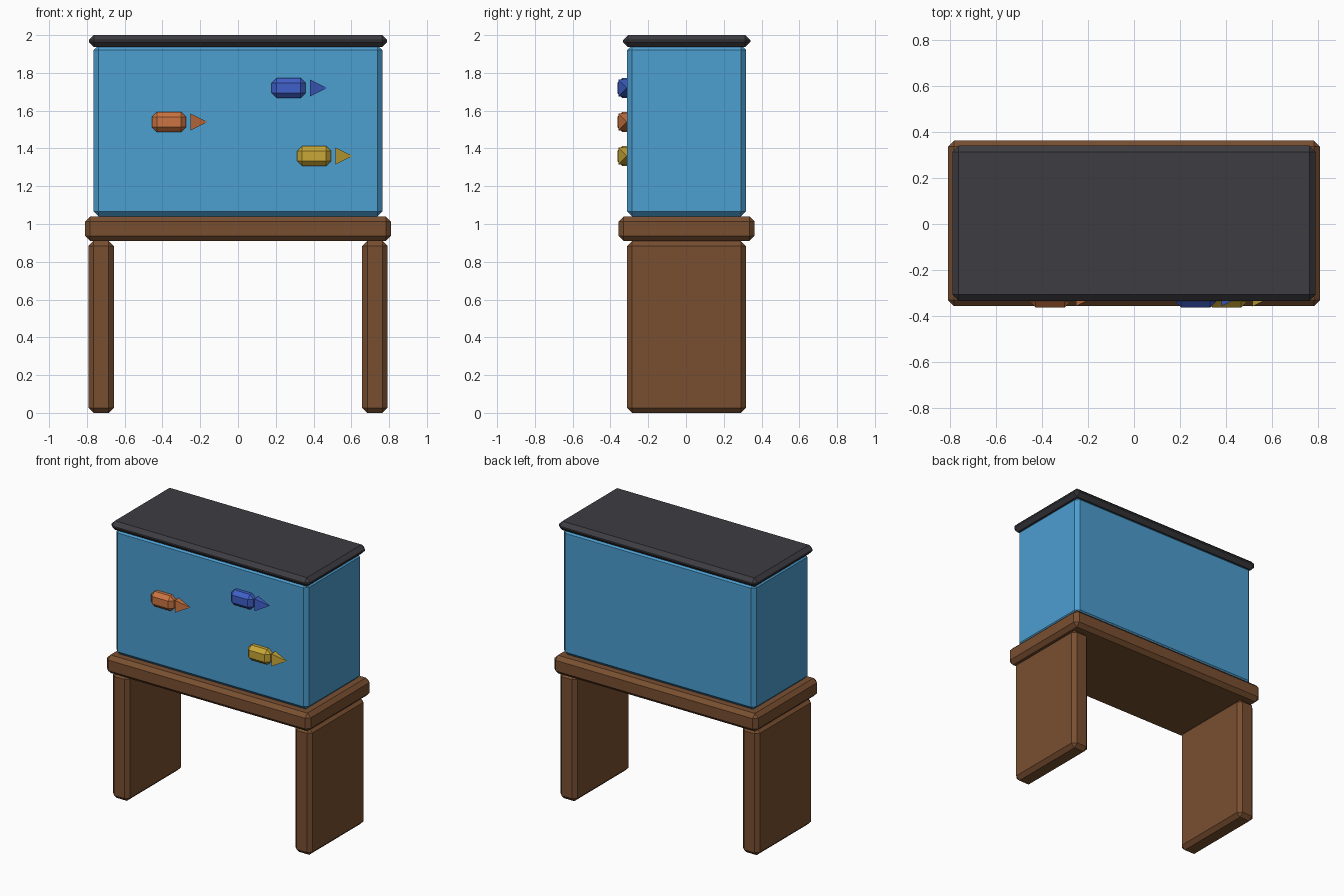
import bpy, bmesh
from math import pi, sqrt
from mathutils import Matrix, Vector

if "Cube" in bpy.data.objects:
    bpy.data.objects.remove(bpy.data.objects["Cube"], do_unlink=True)

BEVEL = 0.027
Y_MID = 0.003


def material(name, rgb):
    mat = bpy.data.materials.new(name)
    mat.use_nodes = True
    mat.diffuse_color = (*rgb, 1)
    mat.node_tree.nodes["Principled BSDF"].inputs["Base Color"].default_value = (*rgb, 1)
    return mat


wood = material("brown_wood", (0.19, 0.078, 0.03))
water = material("water_blue", (0.072, 0.342, 0.63))
charcoal = material("charcoal_lid", (0.047, 0.045, 0.053))
orange = material("orange_fish", (0.60, 0.175, 0.055))
blue = material("royal_blue_fish", (0.05, 0.118, 0.58))
yellow = material("yellow_fish", (0.58, 0.39, 0.038))


def finish(name, bm, mat):
    mesh = bpy.data.meshes.new(name)
    bm.to_mesh(mesh)
    bm.free()
    mesh.materials.append(mat)
    obj = bpy.data.objects.new(name, mesh)
    bpy.context.collection.objects.link(obj)
    return obj


def chamfered_box(name, centre, size, mat):
    bm = bmesh.new()
    bmesh.ops.create_cube(bm, size=1)
    bmesh.ops.scale(bm, vec=size, verts=bm.verts)
    bmesh.ops.translate(bm, vec=centre, verts=bm.verts)
    obj = finish(name, bm, mat)
    mod = obj.modifiers.new("Chamfer", "BEVEL")
    mod.width = BEVEL
    mod.segments = 1
    return obj


def tail_fin(name, centre, half_width, length, mat):
    # Square pyramid with its point towards +x
    bm = bmesh.new()
    turn = Matrix.Rotation(pi / 2, 4, "Y") @ Matrix.Rotation(pi / 4, 4, "Z")
    bmesh.ops.create_cone(bm, cap_ends=True, segments=4, radius1=half_width * sqrt(2),
                          radius2=0, depth=length, matrix=Matrix.Translation(centre) @ turn)
    return finish(name, bm, mat)


# Stand: two side panels under a thick top
for side, sign in (("left", 1), ("right", -1)):
    chamfered_box(side + "_stand_panel", (sign * 0.725, Y_MID, 0.455), (0.135, 0.63, 0.91), wood)
chamfered_box("stand_top", (0, Y_MID, 0.975), (1.62, 0.72, 0.13), wood)

# Tank and lid
chamfered_box("tank", (0, Y_MID, 1.494), (1.53, 0.63, 0.908), water)
chamfered_box("lid", (0, Y_MID, 1.968), (1.58, 0.675, 0.064), charcoal)

# Fish half set into the front pane
for label, x, z, mat in (("orange", -0.365, 1.54, orange),
                         ("blue", 0.268, 1.72, blue),
                         ("yellow", 0.403, 1.36, yellow)):
    spot = Vector((x, -0.313, z))
    chamfered_box(label + "_fish_body", spot, (0.18, 0.1, 0.108), mat)
    tail_fin(label + "_fish_tail", spot + Vector((0.158, 0, 0)), 0.045, 0.09, mat)
